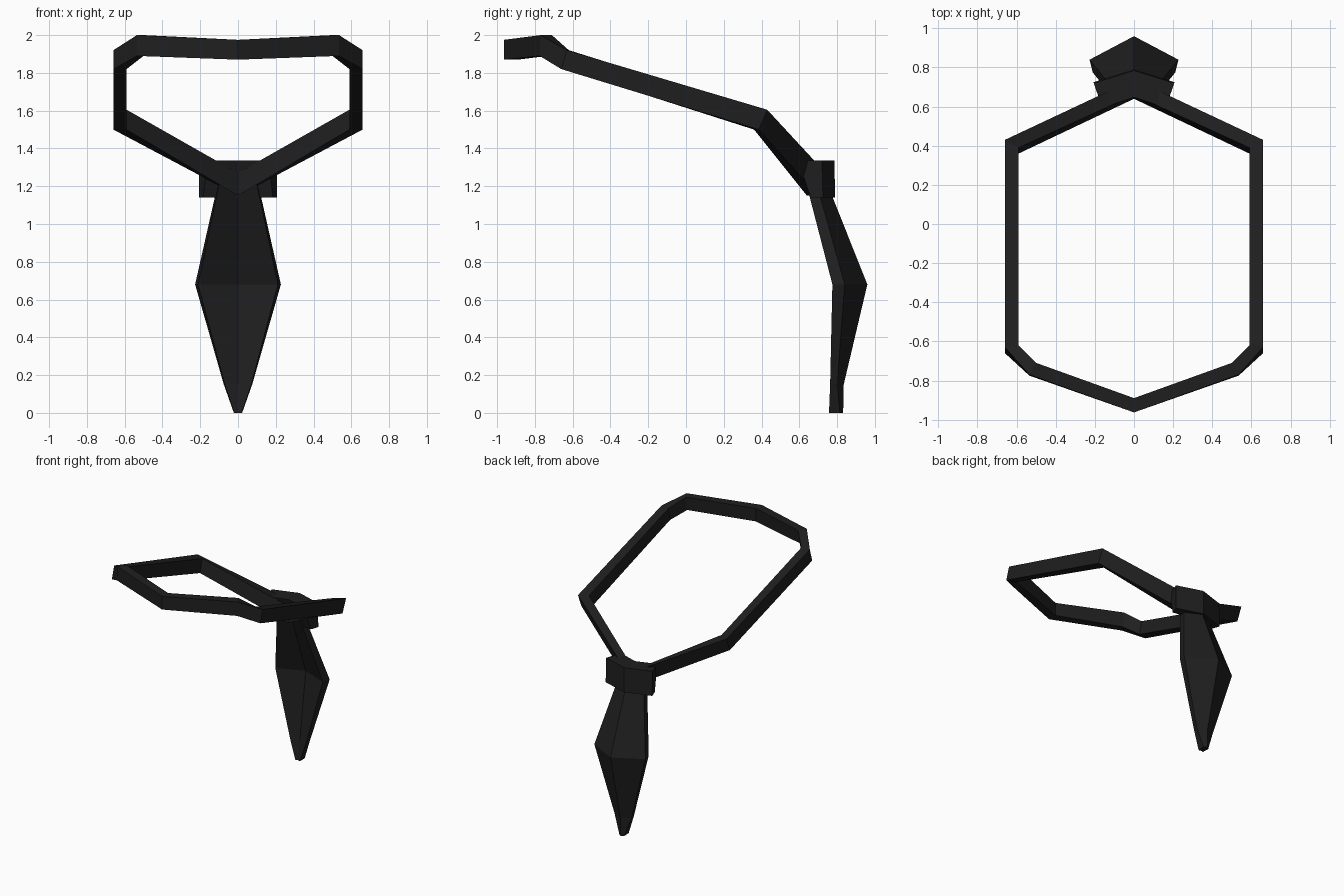
import bpy, bmesh

if "Cube" in bpy.data.objects:
    bpy.data.objects.remove(bpy.data.objects["Cube"])

black = bpy.data.materials.new("black cloth")
black.diffuse_color = (0.0135, 0.0135, 0.0135, 1)
black.use_nodes = True
black.node_tree.nodes["Principled BSDF"].inputs["Base Color"].default_value = black.diffuse_color


def loft_half(name, rings, closed_ends=(False, False), cap_skip=None):
    """Loft rings of points on the +x side, then mirror them across x = 0."""
    bm = bmesh.new()
    rows = [[bm.verts.new(p) for p in ring] for ring in rings]
    n = len(rings[0])
    for a, b in zip(rows, rows[1:]):
        for i in range(n):
            if i == cap_skip:          # open side on the mirror plane
                continue
            j = (i + 1) % n
            bm.faces.new((a[i], a[j], b[j], b[i]))
    for flag, row in zip(closed_ends, (rows[0], rows[-1])):
        if flag:
            bm.faces.new(row)
    # mirror across x = 0 and weld the seam
    dup = bmesh.ops.duplicate(bm, geom=bm.verts[:] + bm.edges[:] + bm.faces[:])["geom"]
    for v in dup:
        if isinstance(v, bmesh.types.BMVert):
            v.co.x = -v.co.x
    bmesh.ops.remove_doubles(bm, verts=bm.verts[:], dist=0.0005)
    bmesh.ops.recalc_face_normals(bm, faces=bm.faces[:])
    me = bpy.data.meshes.new(name)
    bm.to_mesh(me)
    bm.free()
    me.materials.append(black)
    ob = bpy.data.objects.new(name, me)
    bpy.context.collection.objects.link(ob)
    return ob


# Neck band: outer top, inner top, inner bottom, outer bottom per corner
def band_ring(xo, xi, zt, zb, yot, yit, yib, yob):
    return [(xo, yot, zt), (xi, yit, zt), (xi, yib, zb), (xo, yob, zb)]


loft_half("neck_band", [
    band_ring(0, 0, 1.975, 1.87, -0.963, -0.89, -0.89, -0.963),
    band_ring(0.535, 0.50, 2.0, 1.89, -0.77, -0.71, -0.73, -0.775),
    band_ring(0.66, 0.59, 1.92, 1.82, -0.63, -0.62, -0.64, -0.66),
    band_ring(0.66, 0.59, 1.605, 1.50, 0.43, 0.39, 0.36, 0.385),
    band_ring(0, 0, 1.27, 1.15, 0.74, 0.66, 0.64, 0.70),
])


# Tie blade: V-shaped section given by half width and depths
def blade_ring(z, w, side_in, side_out, mid_in, mid_out):
    return [(0, mid_in, z), (w * 0.93, side_in, z), (w, side_out, z), (0, mid_out, z)]


loft_half("tie_blade", [
    blade_ring(1.22, 0.105, 0.635, 0.69, 0.665, 0.745),
    blade_ring(0.68, 0.227, 0.775, 0.84, 0.86, 0.96),
    blade_ring(0.15, 0.075, 0.763, 0.80, 0.785, 0.835),
    blade_ring(0.0, 0.022, 0.757, 0.815, 0.762, 0.832),
], closed_ends=(True, True), cap_skip=3)


# Knot: bent block wrapped over the front of the band
def knot_ring(z, xi, side_in, xo, side_out, mid_in, mid_out):
    return [(0, mid_in, z), (xi, side_in, z), (xo, side_out, z), (0, mid_out, z)]


loft_half("knot", [
    knot_ring(1.335, 0.16, 0.595, 0.205, 0.72, 0.648, 0.785),
    knot_ring(1.14, 0.185, 0.66, 0.207, 0.725, 0.69, 0.79),
], closed_ends=(True, True), cap_skip=3)
